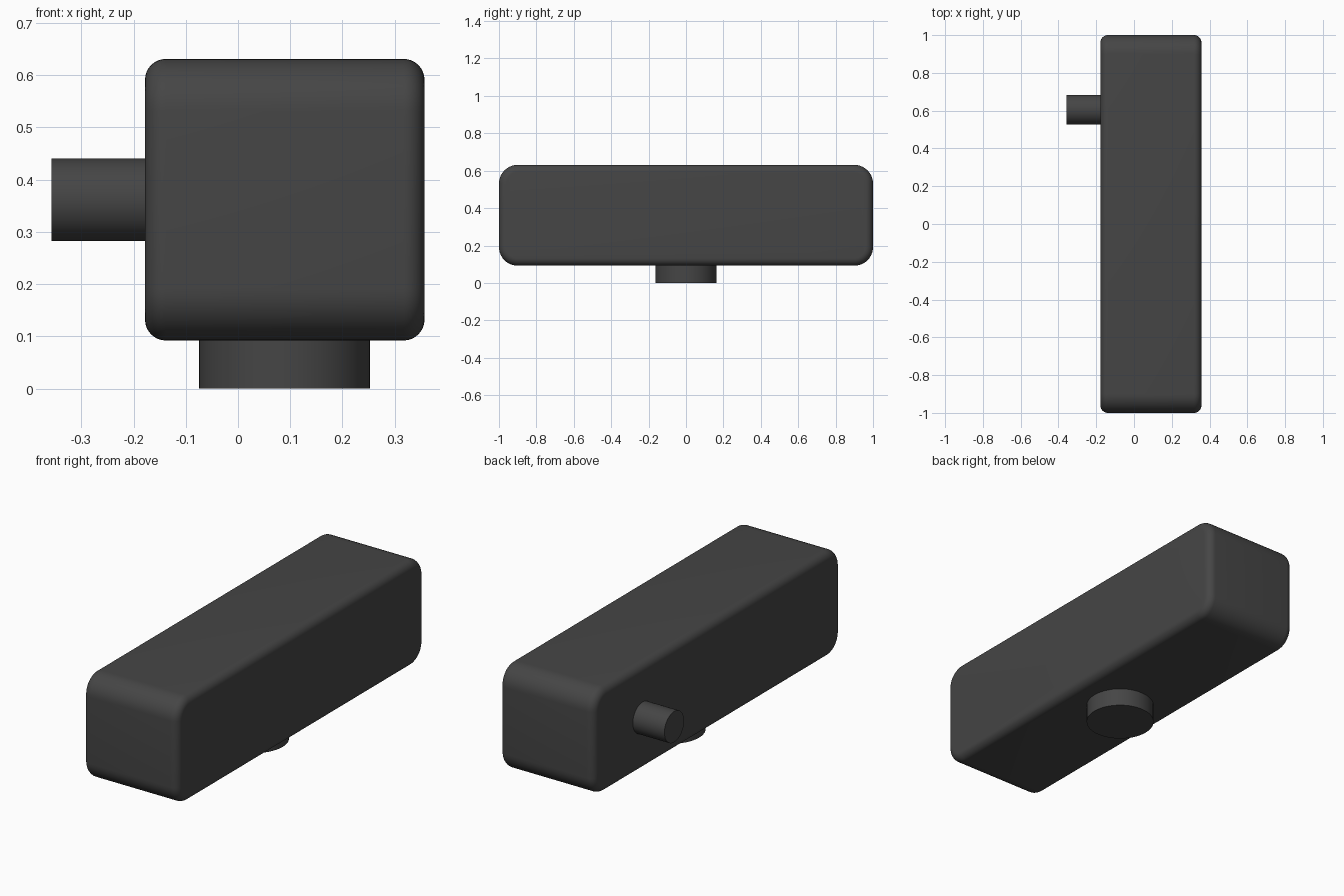
import bpy, math

if "Cube" in bpy.data.objects:
    bpy.data.objects.remove(bpy.data.objects["Cube"])

dark = bpy.data.materials.new("dark_grey")
dark.diffuse_color = (0.06, 0.06, 0.06, 1)
dark.use_nodes = True
dark.node_tree.nodes["Principled BSDF"].inputs["Base Color"].default_value = dark.diffuse_color


def finish(ob, name):
    ob.name = name
    ob.data.materials.append(dark)
    bpy.ops.object.shade_smooth_by_angle(angle=math.radians(30))


def rounded_profile(w, h, r, steps=10):
    """Rounded rectangle outline, counter-clockwise."""
    pts = []
    for i, (sx, sy) in enumerate([(1, 1), (-1, 1), (-1, -1), (1, -1)]):
        for k in range(steps + 1):
            a = math.pi / 2 * (i + k / steps)
            pts.append((sx * (w / 2 - r) + r * math.cos(a),
                        sy * (h / 2 - r) + r * math.sin(a)))
    return pts


def cylinder(name, radius, depth, loc, rot=(0, 0, 0)):
    bpy.ops.mesh.primitive_cylinder_add(vertices=48, radius=radius, depth=depth,
                                        location=loc, rotation=rot)
    finish(bpy.context.object, name)


# Body: rounded side profile extruded across x, with softened rims
X0, X1, Z0, Z1 = -0.178, 0.357, 0.092, 0.631
outline = rounded_profile(2.0, Z1 - Z0, 0.1)
n = len(outline)
zc = (Z0 + Z1) / 2
verts = [(x, y, zc + z) for x in (X0, X1) for y, z in outline]
faces = [tuple(reversed(range(n))), tuple(range(n, 2 * n))]
faces += [(i, (i + 1) % n, n + (i + 1) % n, n + i) for i in range(n)]
mesh = bpy.data.meshes.new("body")
mesh.from_pydata(verts, [], faces)
body = bpy.data.objects.new("body", mesh)
bpy.context.collection.objects.link(body)
bpy.context.view_layer.objects.active = body
body.select_set(True)
bevel = body.modifiers.new("rim", 'BEVEL')
bevel.width = 0.04
bevel.segments = 8
bevel.limit_method = 'ANGLE'
bevel.angle_limit = math.radians(60)
bpy.ops.object.modifier_apply(modifier="rim")
finish(body, "body")

# Round foot under the body
cylinder("foot", 0.164, 0.112, (0.089, 0, 0.056))

# Side knob pointing to -x
cylinder("side_knob", 0.079, 0.199, (-0.2575, 0.605, zc), (0, math.pi / 2, 0))
